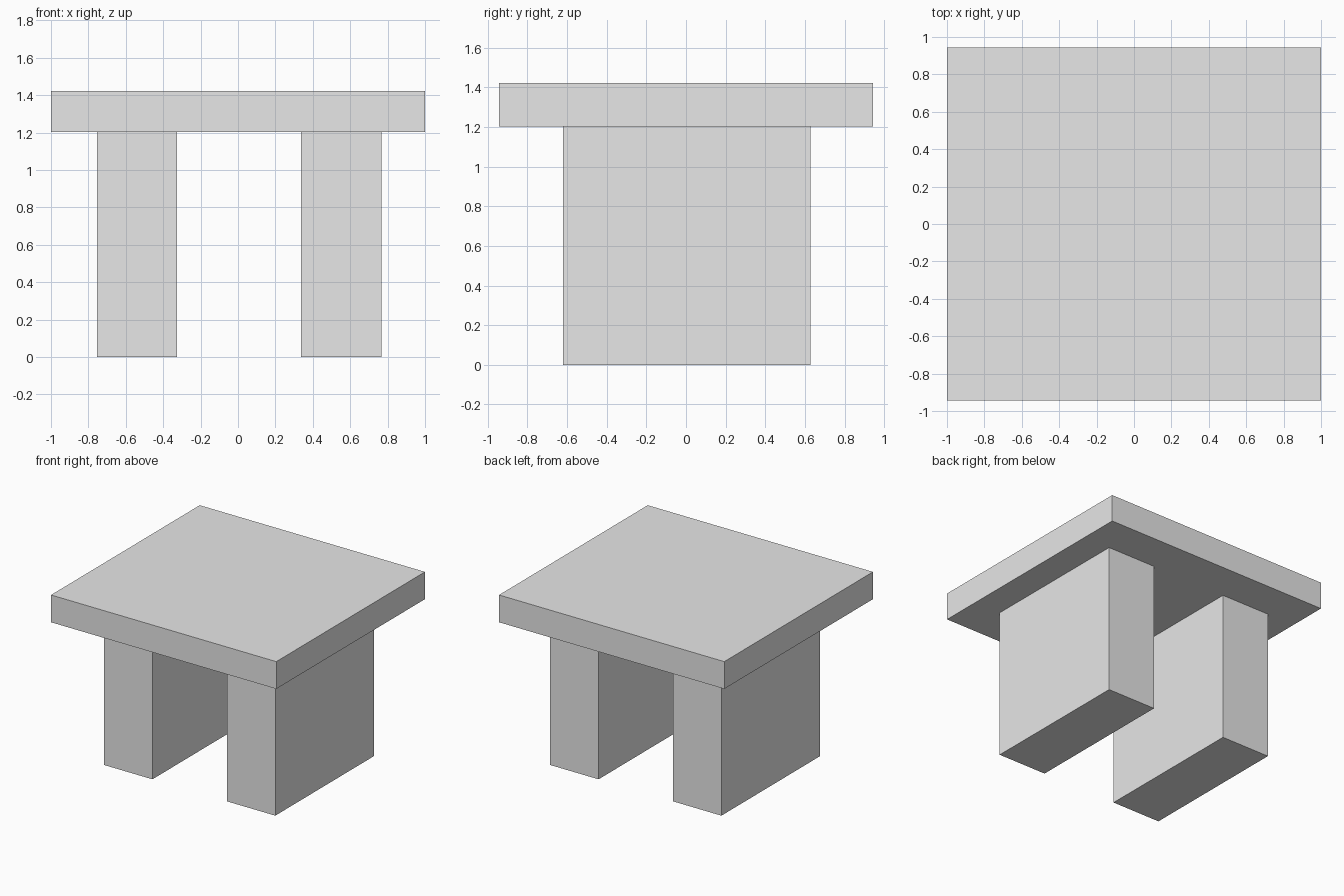
import bpy

if "Cube" in bpy.data.objects:
    bpy.data.objects.remove(bpy.data.objects["Cube"])

# Single plain grey for the whole table
grey = bpy.data.materials.new("light_grey")
grey.diffuse_color = (0.8, 0.8, 0.8, 1.0)
grey.use_nodes = True
grey.node_tree.nodes["Principled BSDF"].inputs["Base Color"].default_value = grey.diffuse_color


def box(name, low, high):
    """Add a box spanning two opposite corners."""
    centre = [(a + b) / 2 for a, b in zip(low, high)]
    size = [b - a for a, b in zip(low, high)]
    bpy.ops.mesh.primitive_cube_add(size=1, location=centre)
    obj = bpy.context.object
    obj.name = name
    obj.scale = size
    bpy.ops.object.transform_apply(location=False, rotation=False, scale=True)
    obj.data.materials.append(grey)
    return obj


# Table top slab
box("table_top", (-1.0, -0.943, 1.203), (1.0, 0.943, 1.422))

# Two thick slab legs, set slightly to the right of centre
for name, x in (("left_leg", -0.54), ("right_leg", 0.551)):
    box(name, (x - 0.215, -0.621, 0.0), (x + 0.215, 0.629, 1.203))
